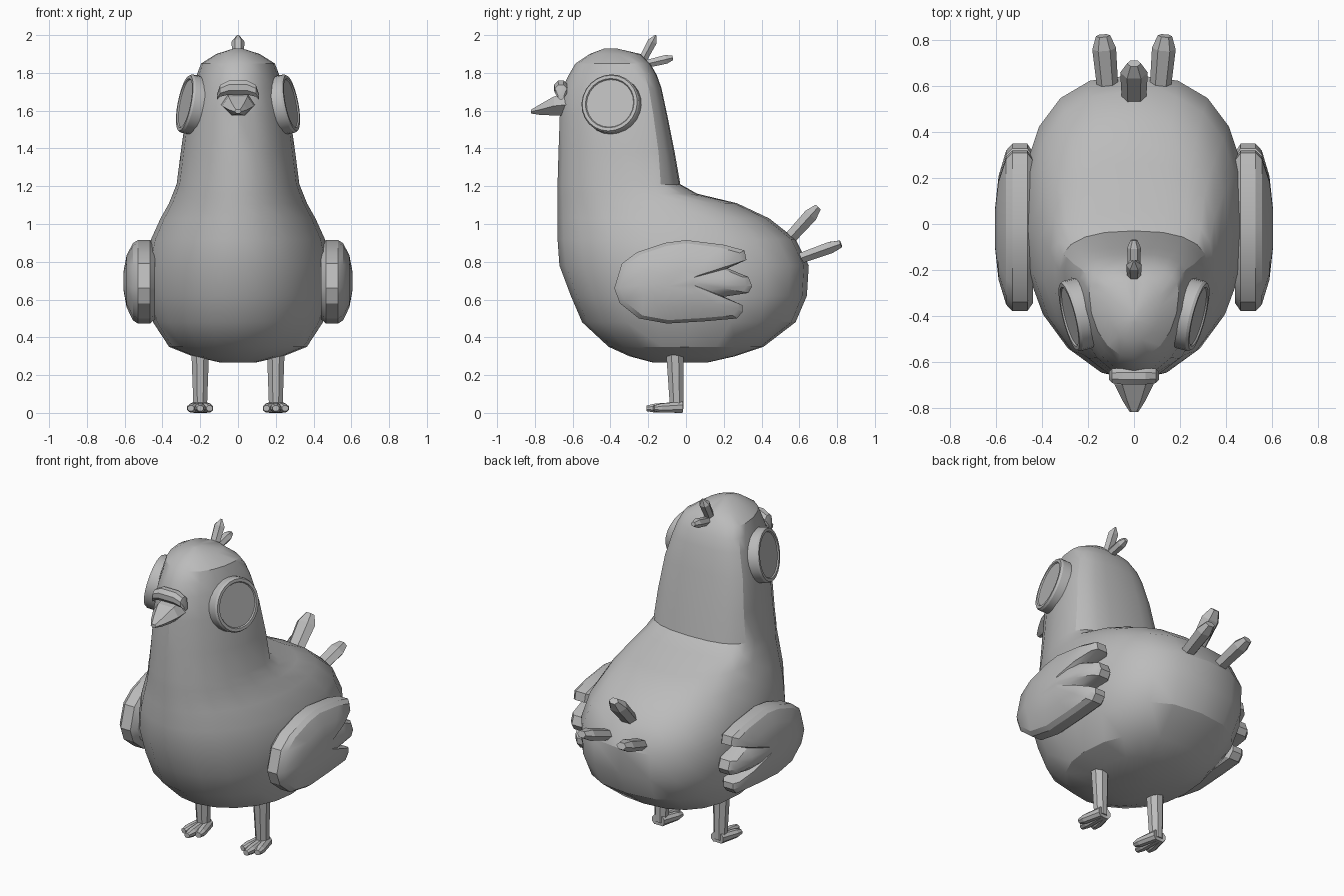
import bpy, bmesh, math
from mathutils import Vector

cube = bpy.data.objects.get("Cube")
if cube:
    bpy.data.objects.remove(cube, do_unlink=True)

grey = bpy.data.materials.new("plain grey")
grey.use_nodes = True
tone = (0.5, 0.5, 0.5, 1)
grey.diffuse_color = tone
grey.node_tree.nodes["Principled BSDF"].inputs["Base Color"].default_value = tone


def loft(name, rings, smooth=25):
    """Skin a list of equal rings of points and close both ends."""
    bm = bmesh.new()
    loops = [[bm.verts.new(p) for p in ring] for ring in rings]
    n = len(loops[0])
    for a, b in zip(loops, loops[1:]):
        for i in range(n):
            j = (i + 1) % n
            bm.faces.new((a[i], a[j], b[j], b[i]))
    bm.faces.new(loops[0])
    bm.faces.new(loops[-1])
    bmesh.ops.recalc_face_normals(bm, faces=bm.faces)
    mesh = bpy.data.meshes.new(name)
    bm.to_mesh(mesh)
    bm.free()
    obj = bpy.data.objects.new(name, mesh)
    bpy.context.collection.objects.link(obj)
    mesh.materials.append(grey)
    if smooth:
        bpy.ops.object.select_all(action='DESELECT')
        obj.select_set(True)
        bpy.context.view_layer.objects.active = obj
        bpy.ops.object.shade_smooth_by_angle(angle=math.radians(smooth))
    return obj


def circle(centre, u, v, n, turn=0.0):
    return [centre + u * math.cos(2 * math.pi * (i + turn) / n)
            + v * math.sin(2 * math.pi * (i + turn) / n) for i in range(n)]


def feather(name, base, tip, width, thick, point=0.3):
    """Faceted quill that ends in a blunt point."""
    base, tip = Vector(base), Vector(tip)
    d = (tip - base).normalized()
    side = (Vector((1, 0, 0)) - d * d.x).normalized()
    up = d.cross(side)
    rings = []
    for t, s in ((0, 0.85), (0.8, 1.0), (1.0, point)):
        rings.append(circle(base.lerp(tip, t), side * width * s, up * thick * s, 6))
    return loft(name, rings, 0)


# Body, neck and head: height, front, back, half width, widest point
sections = [
    (.268, -.18, .12, .10, -.03), (.30, -.30, .26, .24, 0), (.35, -.41, .41, .365, 0),
    (.48, -.55, .58, .45, .02), (.62, -.61, .64, .485, .02), (.78, -.67, .65, .49, .0),
    (.92, -.68, .58, .46, -.02), (1.03, -.68, .44, .41, -.06), (1.11, -.68, .27, .365, -.12),
    (1.16, -.68, .06, .345, -.17), (1.21, -.68, -.03, .325, -.2), (1.38, -.675, -.06, .303, -.2),
    (1.58, -.668, -.10, .275, -.22), (1.72, -.655, -.13, .238, -.24), (1.79, -.62, -.155, .218, -.26),
    (1.85, -.585, -.19, .195, -.30), (1.90, -.51, -.24, .115, -.36), (1.93, -.43, -.37, .02, -.40),
]


def body_ring(z, front, back, w, mid, n=20):
    ring = []
    for i in range(n):
        a = 2 * math.pi * i / n
        s, c = math.sin(a), math.cos(a)
        p = 0.8 if c > 0 else 1.0
        x = math.copysign(abs(s) ** p, s) * w
        y = mid + (abs(c) ** p) * ((back - mid) if c > 0 else (front - mid))
        ring.append(Vector((x, y, z)))
    return ring


loft("body", [body_ring(*s) for s in sections], 28)

# Beak and the fleshy ridge over it
beak = []
for y, w, low, high in ((-.62, .09, 1.575, 1.69), (-.70, .085, 1.575, 1.675),
                        (-.77, .05, 1.577, 1.635), (-.82, .018, 1.585, 1.605)):
    mid = low + (high - low) * 0.5
    beak.append([Vector((x, y, z)) for x, z in (
        (-w, mid), (-w * .4, low), (w * .4, low), (w, mid), (w * .6, high), (-w * .6, high))])
loft("beak", beak, 0)
ridge = []
for x, z, r in ((-.11, 1.675, .018), (-.095, 1.705, .034), (-.05, 1.722, .04),
                (.05, 1.722, .04), (.095, 1.705, .034), (.11, 1.675, .018)):
    ridge.append(circle(Vector((x, -.662, z)), Vector((0, r, 0)), Vector((0, 0, r)), 8, .5))
loft("beak_ridge", ridge, 25)

# Crest and tail
feather("crest_upper", (0, -.25, 1.83), (0, -.16, 2.0), .034, .028, .15)
feather("crest_lower", (0, -.24, 1.84), (0, -.07, 1.88), .03, .027, .5)
feather("tail_middle", (0, .50, .87), (0, .70, 1.09), .06, .042, .5)

# Wing outline in side view
outline = [(-.38, .66), (-.34, .79), (-.26, .85), (-.11, .90), (0, .915), (.2, .89), (.31, .86),
           (.32, .81), (.22, .765), (.33, .72), (.35, .67), (.33, .635), (.2, .615), (.3, .57),
           (.3, .535), (.27, .50), (.1, .485), (-.1, .473), (-.25, .50), (-.35, .58)]
wing_layers = [(.44, .9), (.465, 1), (.53, 1), (.557, .92), (.59, .62), (.605, .25)]

for side, label in ((1, "left"), (-1, "right")):
    rings = [[Vector((side * x, -.02 + (y + .02) * s, .7 + (z - .7) * s)) for y, z in outline]
             for x, s in wing_layers]
    loft(label + "_wing", rings, 28)
    feather(label + "_tail_feather", (side * .11, .54, .795), (side * .135, .82, .895), .052, .036, .6)

    # Eye disc with a raised rim
    normal = Vector((side, -.25, .2)).normalized()
    u = normal.cross(Vector((0, 0, 1))).normalized()
    v = normal.cross(u)
    centre = Vector((side * .268, -.40, 1.637))
    loft(label + "_eye", [circle(centre + normal * h, u * r, v * r, 24) for h, r in (
        (-.05, .157), (.004, .157), (.016, .15), (.016, .133), (.009, .128))], 25)

    # Leg and toes
    leg = []
    for z, y, r in ((.02, -.05, .04), (.06, -.05, .04), (.36, -.06, .052)):
        leg.append(circle(Vector((side * .2, y, z)), Vector((r, 0, 0)), Vector((0, r, 0)), 8, .5))
    loft(label + "_leg", leg, 0)
    for spread, reach, toe in ((-.05, -.17, "inner"), (0, -.21, "middle"), (.05, -.17, "outer")):
        heel = Vector((side * (.2 + spread * .35), -.02, .03))
        end = Vector((side * (.2 + spread), reach, .024))
        d = (end - heel).normalized()
        across = d.cross(Vector((0, 0, 1))).normalized()
        rings = [circle(heel.lerp(end, t), across * w, Vector((0, 0, h)), 8, .5) for t, w, h in (
            (0, .026, .032), (.75, .03, .026), (1, .018, .016))]
        for ring in rings:
            for p in ring:
                p.z = max(p.z, 0)
        loft(label + "_" + toe + "_toe", rings, 0)
